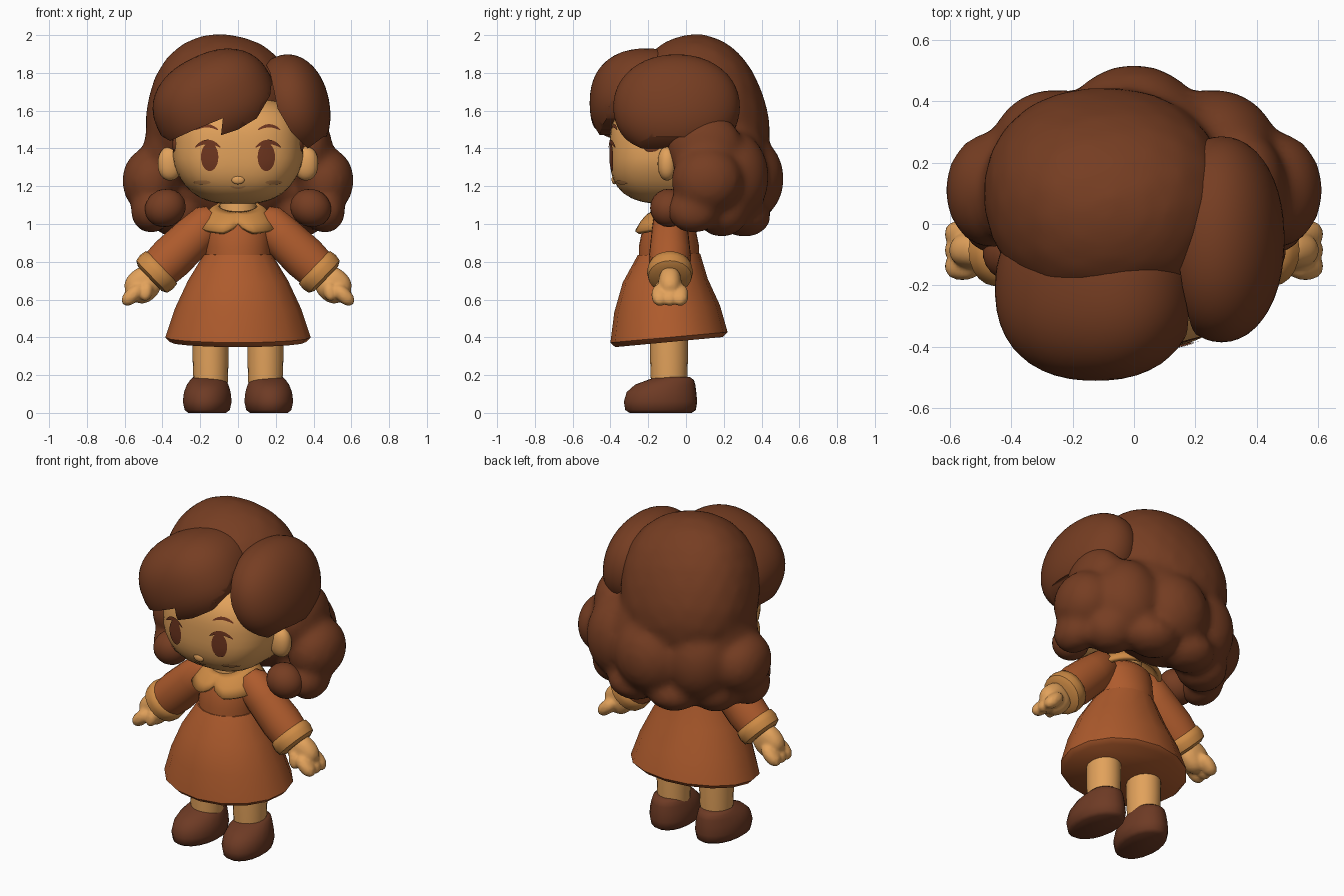
import bpy, bmesh, math
from mathutils import Vector, Matrix

if "Cube" in bpy.data.objects:
    bpy.data.objects.remove(bpy.data.objects["Cube"], do_unlink=True)


def material(name, r, g, b):
    m = bpy.data.materials.new(name)
    m.use_nodes = True
    m.diffuse_color = (r, g, b, 1)
    m.node_tree.nodes["Principled BSDF"].inputs["Base Color"].default_value = (r, g, b, 1)
    return m


HAIR = material("chestnut hair", 0.18, 0.047, 0.016)
SKIN = material("warm skin", 0.76, 0.36, 0.105)
DRESS = material("rust dress", 0.425, 0.105, 0.026)
TRIM = material("tan trim", 0.62, 0.26, 0.06)
SHOE = material("brown shoe", 0.155, 0.043, 0.018)
EYE = material("dark brown eye", 0.16, 0.037, 0.014)
BLUSH = material("cheek tan", 0.50, 0.22, 0.07)


def activate(ob):
    bpy.ops.object.select_all(action='DESELECT')
    ob.select_set(True)
    bpy.context.view_layer.objects.active = ob


def smooth(ob, angle):
    activate(ob)
    bpy.ops.object.shade_smooth_by_angle(angle=math.radians(angle))


def finish(name, bm, mat, angle=60):
    bmesh.ops.recalc_face_normals(bm, faces=bm.faces)
    me = bpy.data.meshes.new(name)
    bm.to_mesh(me)
    bm.free()
    me.materials.append(mat)
    ob = bpy.data.objects.new(name, me)
    bpy.context.collection.objects.link(ob)
    smooth(ob, angle)
    return ob


def apply_modifier(ob, kind, **settings):
    mod = ob.modifiers.new(kind, kind)
    for key, value in settings.items():
        setattr(mod, key, value)
    activate(ob)
    bpy.ops.object.modifier_apply(modifier=mod.name)


def melt(ob, voxel, iterations):
    """Fuse overlapping blobs into one soft surface."""
    apply_modifier(ob, 'REMESH', mode='VOXEL', voxel_size=voxel)
    apply_modifier(ob, 'SMOOTH', factor=0.5, iterations=iterations)
    smooth(ob, 80)


def add_blob(bm, centre, radii, power=2.0, rot=None, detail=3):
    """Rounded-box ellipsoid added to a bmesh."""
    new = bmesh.ops.create_icosphere(bm, subdivisions=detail, radius=1)["verts"]
    for v in new:
        p = v.co / sum(abs(c) ** power for c in v.co) ** (1 / power)
        p = Vector(a * b for a, b in zip(p, radii))
        v.co = (rot @ p if rot else p) + Vector(centre)


def blob(name, mat, *args, **kw):
    bm = bmesh.new()
    add_blob(bm, *args, **kw)
    return finish(name, bm, mat)


def loft(name, mat, sections, n=24, matrix=None, tilt=0.0, angle=50):
    """Closed stack of ellipses given as (z, rx, ry, cy)."""
    bm = bmesh.new()
    rings = []
    for z, rx, ry, cy in sections:
        ring = []
        for i in range(n):
            a = math.tau * i / n
            y = ry * math.sin(a)
            ring.append(bm.verts.new((rx * math.cos(a), cy + y, z + tilt * y * max(0, 1 - z))))
        rings.append(ring)
    for a, b in zip(rings, rings[1:]):
        for i in range(n):
            j = (i + 1) % n
            bm.faces.new((a[i], a[j], b[j], b[i]))
    bm.faces.new(rings[0])
    bm.faces.new(rings[-1])
    if matrix:
        bm.transform(matrix)
    return finish(name, bm, mat, angle)


# Head, with a jaw that narrows towards the chin
HC, HR, HP = Vector((0, -0.07, 1.39)), Vector((0.345, 0.335, 0.285)), 2.9


def jaw(z):
    return 1 - 0.7 * max(0, 1.33 - z)


def face_y(x, z):
    k = 1 - abs(x / jaw(z) / HR.x) ** HP - abs((z - HC.z) / HR.z) ** HP
    return HC.y - HR.y * max(k, 0.001) ** (1 / HP)


bm = bmesh.new()
add_blob(bm, HC, HR, HP, detail=4)
for v in bm.verts:
    v.co.x *= jaw(v.co.z)
finish("head", bm, SKIN)
blob("nose", SKIN, (0, face_y(0, 1.235) + 0.004, 1.235), (0.035, 0.014, 0.025))


def face_patch(name, mat, x, z, rx, rz, bend=0.0, lift=0.005, n=24):
    """Thin bent ellipse laid on the face."""
    bm = bmesh.new()

    def point(r, a):
        px = x + rx * r * math.cos(a)
        pz = z + rz * r * math.sin(a) - bend * (r * math.cos(a)) ** 2
        return bm.verts.new((px, face_y(px, pz) - lift, pz))

    rings = [[point(r / 4, math.tau * i / n) for i in range(n)] for r in range(1, 5)]
    bm.faces.new(rings[0])
    for a, b in zip(rings, rings[1:]):
        for i in range(n):
            j = (i + 1) % n
            bm.faces.new((a[i], a[j], b[j], b[i]))
    ob = finish(name, bm, mat)
    if sum(p.normal.y for p in ob.data.polygons) > 0:
        ob.data.flip_normals()


face_patch("mouth", BLUSH, 0, 1.19, 0.04, 0.005, -0.01)
for s, side in ((1, "left"), (-1, "right")):
    face_patch(side + "_eye", EYE, s * 0.15, 1.355, 0.046, 0.075)
    face_patch(side + "_lashes", EYE, s * 0.16, 1.435, 0.068, 0.012, 0.03, 0.007)
    face_patch(side + "_eyebrow", EYE, s * 0.165, 1.52, 0.06, 0.009, 0.022)
    face_patch(side + "_cheek", BLUSH, s * 0.19, 1.22, 0.045, 0.011)
    blob(side + "_ear", SKIN, (s * 0.36, -0.10, 1.32), (0.065, 0.05, 0.09), 2.2)
    blob(side + "_sideburn", HAIR, (s * 0.328, -0.17, 1.42), (0.02, 0.06, 0.05))


def swept_lock(name, centre, radii, power, lean, outline):
    """Rounded lock trimmed to an outline drawn from the front."""
    lock = blob(name, HAIR, centre, radii, power, Matrix.Rotation(lean, 3, 'Y'), detail=4)
    bm = bmesh.new()
    face = bm.faces.new([bm.verts.new((x, -1, z)) for x, z in outline])
    ext = bmesh.ops.extrude_face_region(bm, geom=[face])["geom"]
    bmesh.ops.translate(bm, vec=(0, 2, 0), verts=[v for v in ext if isinstance(v, bmesh.types.BMVert)])
    cutter = finish("lock_cutter", bm, HAIR)
    cutter.hide_render = True
    apply_modifier(lock, 'BOOLEAN', operation='INTERSECT', solver='EXACT', object=cutter)
    bpy.data.objects.remove(cutter, do_unlink=True)
    smooth(lock, 45)


swept_lock("fringe", (-0.125, -0.21, 1.64), (0.33, 0.30, 0.265), 2.3, -0.45,
           [(-0.7, 2.1), (0.3, 2.1), (0.19, 1.85), (0.17, 1.68), (0.1, 1.56), (0, 1.5),
            (-0.09, 1.47), (-0.08, 1.56), (-0.25, 1.49), (-0.36, 1.44), (-0.43, 1.48), (-0.7, 1.52)])
swept_lock("side_lock", (0.285, -0.05, 1.62), (0.20, 0.335, 0.28), 2.1, -0.2,
           [(0, 2.1), (0.7, 2.1), (0.7, 1.48), (0.45, 1.46), (0.37, 1.40), (0.28, 1.49),
            (0.21, 1.61), (0.17, 1.8), (0.12, 1.9)])

# Crown leaning forward, melted together with the lower curls
bm = bmesh.new()
add_blob(bm, (-0.09, 0.085, 1.58), (0.395, 0.34, 0.43), 2.25,
         Matrix.Rotation(0.35, 3, 'X') @ Matrix.Rotation(0.2, 3, 'Y'))
add_blob(bm, (0, 0.20, 1.30), (0.38, 0.25, 0.32))
add_blob(bm, (0, 0.29, 1.24), (0.24, 0.23, 0.25))
for s in (1, -1):
    for centre, radii in (((0.26, 0.24, 1.25), (0.21, 0.20, 0.25)),
                          ((0.13, 0.31, 1.04), (0.16, 0.14, 0.11)),
                          ((0.33, 0.19, 1.06), (0.15, 0.14, 0.13)),
                          ((0.37, 0.10, 1.40), (0.13, 0.20, 0.20)),
                          ((0.46, 0.11, 1.23), (0.155, 0.19, 0.18)),
                          ((0.46, 0.04, 1.07), (0.11, 0.14, 0.12))):
        add_blob(bm, (s * centre[0], *centre[1:]), radii)
melt(finish("crown_and_curls", bm, HAIR), 0.022, 10)
for s, side in ((1, "left"), (-1, "right")):
    blob(side + "_front_curl", HAIR, (s * 0.385, -0.09, 1.085), (0.11, 0.10, 0.10), 2,
         Matrix.Rotation(0.4 * s, 3, 'Y'))

# Dress, neck and collar
loft("skirt", DRESS, [(0.375, 0.36, 0.285, -0.09), (0.40, 0.385, 0.31, -0.09), (0.55, 0.335, 0.28, -0.10),
                      (0.70, 0.265, 0.225, -0.11), (0.84, 0.18, 0.165, -0.09)], 16, tilt=0.15)
loft("bodice", DRESS, [(0.80, 0.17, 0.16, -0.09), (0.88, 0.172, 0.16, -0.09), (0.98, 0.172, 0.14, -0.09),
                       (1.03, 0.16, 0.12, -0.085), (1.06, 0.09, 0.08, -0.075)])
loft("neck", SKIN, [(1.0, 0.10, 0.095, -0.085), (1.07, 0.10, 0.095, -0.085), (1.16, 0.09, 0.085, -0.08)])

bm = bmesh.new()
rows, count = [], 48
for i in range(count):
    a = -math.pi / 2 + math.tau * i / count
    front = min(i, count - i) / count * math.tau
    reach = 0.5 + 0.5 * min(1, front / 0.4) ** 0.7
    row = []
    for t in (0, 0.35, 0.7, 1):
        r, drop = 0.10 + 0.105 * t * reach, (0.03 * t + 0.075 * t * t) * reach
        row.append(bm.verts.new((r * math.cos(a), -0.085 + 0.92 * r * math.sin(a),
                                 1.09 + 0.035 * math.sin(a) - drop)))
    rows.append(row)
for i in range(count):
    a, b = rows[i], rows[(i + 1) % count]
    for j in range(3):
        bm.faces.new((a[j], b[j], b[j + 1], a[j + 1]))
collar = finish("collar", bm, TRIM)
apply_modifier(collar, 'SOLIDIFY', thickness=0.025, offset=0)

# Arms and legs
for s, side in ((1, "left"), (-1, "right")):
    along = Vector((0.72 * s, 0, -0.69)).normalized()
    shoulder = Vector((0.15 * s, -0.085, 1.015))
    turn = along.to_track_quat('Z', 'Y')
    frame = Matrix.Translation(shoulder) @ turn.to_matrix().to_4x4()
    loft(side + "_sleeve", DRESS, [(-0.04, 0.06, 0.07, 0), (0, 0.09, 0.10, 0), (0.12, 0.10, 0.112, 0),
                                   (0.28, 0.112, 0.118, 0), (0.38, 0.105, 0.11, 0)], 20, frame)
    loft(side + "_cuff", TRIM, [(0.345, 0.10, 0.105, 0), (0.355, 0.115, 0.12, 0), (0.39, 0.122, 0.125, 0),
                                (0.425, 0.115, 0.118, 0), (0.44, 0.085, 0.09, 0)], 20, frame)
    bm = bmesh.new()
    add_blob(bm, shoulder + along * 0.49, (0.062, 0.09, 0.095), 2.4, turn)
    for dy in (-0.053, 0, 0.053):
        add_blob(bm, shoulder + along * 0.565 + Vector((0, dy, 0)), (0.046, 0.04, 0.072), 2.3, turn, 2)
    thumb = Vector((0.2 * s, -0.25, -1)).to_track_quat('Z', 'Y')
    add_blob(bm, (s * 0.485, -0.14, 0.645), (0.036, 0.036, 0.058), 2, thumb, 2)
    melt(finish(side + "_hand", bm, SKIN), 0.01, 4)

    loft(side + "_leg", SKIN, [(0.14, 0.09, 0.095, 0), (0.28, 0.095, 0.10, 0), (0.45, 0.095, 0.10, 0)],
         20, Matrix.Translation((0.145 * s, -0.09, 0)))
    loft(side + "_shoe", SHOE, [(0, 0.10, 0.165, -0.05), (0.015, 0.12, 0.188, -0.05), (0.06, 0.13, 0.195, -0.05),
                                (0.11, 0.124, 0.185, -0.045), (0.15, 0.11, 0.16, -0.025),
                                (0.175, 0.095, 0.122, 0.005), (0.19, 0.08, 0.09, 0.015)], 20,
         Matrix.Translation((0.158 * s, -0.085, 0)) @ Matrix.Rotation(0.1 * s, 4, 'Z'), angle=75)
